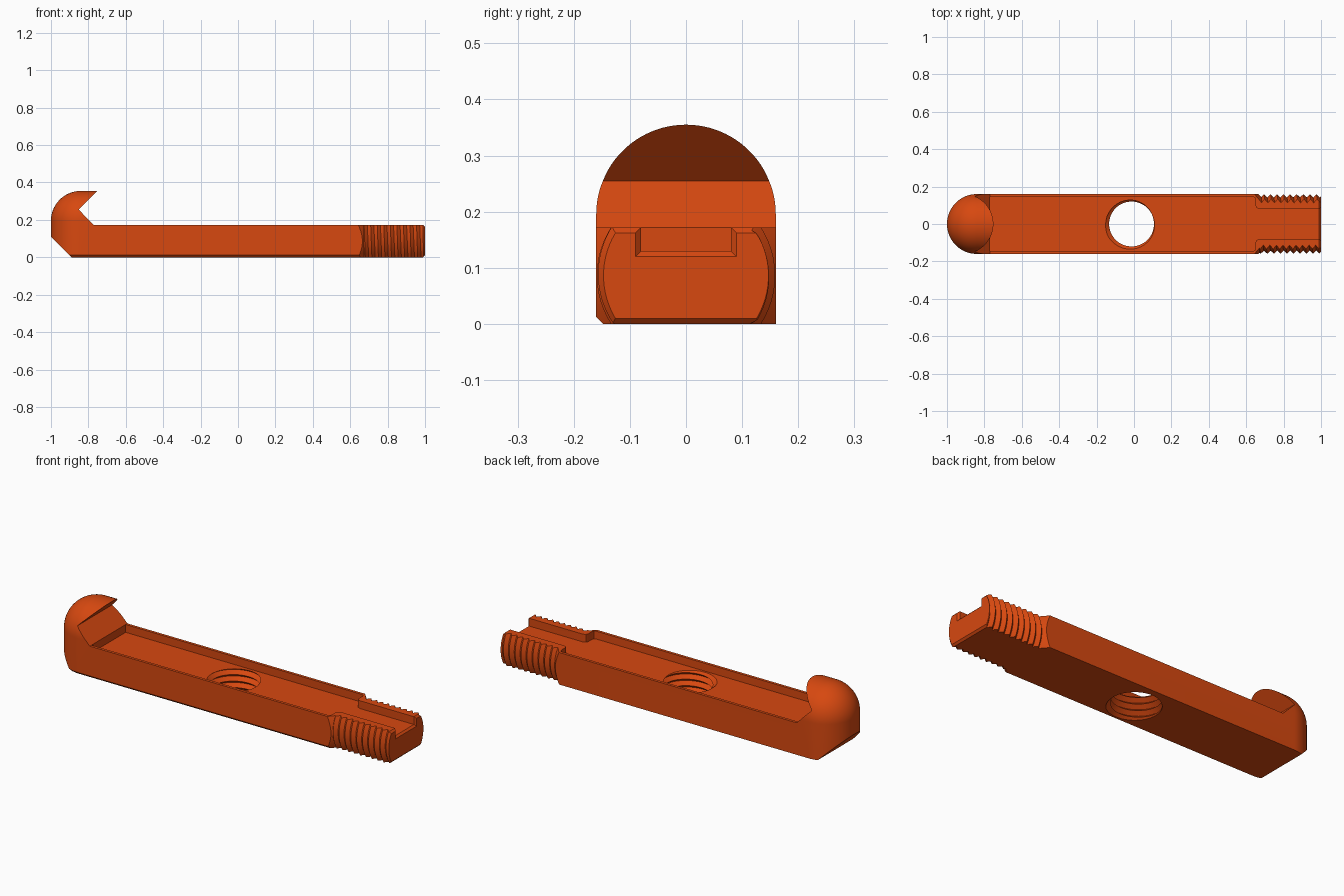
import bpy, bmesh
from math import sin, cos, pi, sqrt, radians

if "Cube" in bpy.data.objects:
    bpy.data.objects.remove(bpy.data.objects["Cube"])

orange = bpy.data.materials.new("burnt orange")
orange.use_nodes = True
colour = (0.68, 0.065, 0.005, 1)
orange.diffuse_color = colour
orange.node_tree.nodes["Principled BSDF"].inputs["Base Color"].default_value = colour

HALF, TOP, AXIS = 0.16, 0.172, 0.086


def finish(bm, name):
    bmesh.ops.recalc_face_normals(bm, faces=bm.faces)
    mesh = bpy.data.meshes.new(name)
    bm.to_mesh(mesh)
    bm.free()
    mesh.materials.append(orange)
    obj = bpy.data.objects.new(name, mesh)
    bpy.context.collection.objects.link(obj)
    return obj


def loft(name, sections):
    """Skin a list of equal-length point rings and cap both ends."""
    bm = bmesh.new()
    rings = [[bm.verts.new(p) for p in s] for s in sections]
    n = len(rings[0])
    for a, b in zip(rings, rings[1:]):
        for i in range(n):
            j = (i + 1) % n
            bm.faces.new((a[i], a[j], b[j], b[i]))
    bm.faces.new(rings[0])
    bm.faces.new(rings[-1])
    return finish(bm, name)


def combine(obj, tool, operation):
    mod = obj.modifiers.new(operation, 'BOOLEAN')
    mod.operation, mod.object, mod.solver = operation, tool, 'EXACT'
    bpy.context.view_layer.objects.active = obj
    bpy.ops.object.modifier_apply(modifier=mod.name)
    bpy.data.objects.remove(tool)


def rect(x, half, low, high):
    return [(x, -half, low), (x, half, low), (x, half, high), (x, -half, high)]


def cone(end, radius, length):
    """45 degree cone clip, narrowing to radius at x = end."""
    def ring(x, r):
        return [(x, r * cos(2 * pi * i / 96), AXIS + r * sin(2 * pi * i / 96))
                for i in range(96)]
    return loft("cone_clip", [ring(end - length, radius + length), ring(end, radius)])


def thread(name, crest, root, pitch, turns, place, seg=64):
    """Solid helical screw; place maps (along, u, v) to a position."""
    bm = bmesh.new()
    grid = {}

    def vert(k, j):
        if j == seg:
            k, j = k + 2, 0
        if (k, j) not in grid:
            r, a = (root if k % 2 else crest), 2 * pi * j / seg
            grid[k, j] = bm.verts.new(place(pitch * (k / 2 + j / seg), r * cos(a), r * sin(a)))
        return grid[k, j]

    rows = 2 * turns
    for k in range(rows):
        for j in range(seg):
            bm.faces.new((vert(k, j), vert(k, j + 1), vert(k + 1, j + 1), vert(k + 1, j)))
    # Close both ends with fans around the axis
    caps = [bm.verts.new(place(pitch * t, 0, 0)) for t in (0.5, turns + 0.5)]
    for e in [e for e in bm.edges if e.is_boundary]:
        mid = (e.verts[0].co + e.verts[1].co) / 2
        cap = min(caps, key=lambda c: (c.co - mid).length)
        bm.faces.new((e.verts[0], e.verts[1], cap))
    return finish(bm, name)


# Bar and domed hook: arches that grow along a quarter circle, then run straight
def arch(x, r):
    c = 0.012 * r / HALF
    dome = [(x, r * cos(pi * i / 48), 0.195 + r * sin(pi * i / 48)) for i in range(49)]
    return dome + [(x, -r, c), (x, -r + c, 0), (x, r, 0)]


centre = -1 + HALF
steps = [pi / 2 * i / 24 for i in range(1, 25)]
sections = [arch(-0.99999, 0.002)]
sections += [arch(centre - HALF * cos(t), HALF * sin(t)) for t in steps]
hook_bar = loft("hook_bar", sections + [arch(0.8, HALF)])

# Side outline: sloped heel, hook notch and flat top
outline = [(-1.1, 0.21), (-0.84, -0.05), (0.75, -0.05), (0.75, TOP),
           (-0.77, TOP), (-0.852, 0.255), (-0.697, 0.41), (-1.1, 0.41)]
side_clip = loft("side_clip", [[(x, y, z) for x, z in outline] for y in (-0.3, 0.3)])
combine(hook_bar, side_clip, 'INTERSECT')
combine(hook_bar, cone(0.685, 0.14, 2), 'INTERSECT')

# Threaded end with flat top and bottom and chamfered tip
stud = thread("threaded_end", 0.159, 0.142, 0.035, 14,
              lambda a, u, v: (0.59 + a, u, AXIS + v))
stud_clip = loft("stud_clip", [rect(0.662, 0.3, 0, TOP), rect(0.99, 0.3, 0, TOP),
                               rect(1, 0.3, 0.01, TOP - 0.01)])
combine(stud, stud_clip, 'INTERSECT')
combine(stud, cone(1, 0.147, 0.36), 'INTERSECT')
combine(hook_bar, stud, 'UNION')

# Long top recess, with softened corners where it meets the slot
FLOOR = 0.13
half_plan = [(-0.77, 0.145), (0.635, 0.145), (0.646, 0.141), (0.65, 0.13),
             (0.65, 0.098), (0.655, 0.086), (0.67, 0.08)]
plan = half_plan + [(x, -y) for x, y in reversed(half_plan)]
recess = loft("recess_cutter", [[(x, y, z) for x, y in plan] for z in (FLOOR, 0.25)])
combine(hook_bar, recess, 'DIFFERENCE')

# Narrow slot through the threaded end, flared at the tip
slot = loft("slot_cutter", [rect(0.6, 0.08, FLOOR, 0.25), rect(0.99, 0.08, FLOOR, 0.25),
                            rect(1.01, 0.1, FLOOR - 0.02, 0.25)])
combine(hook_bar, slot, 'DIFFERENCE')

# Threaded hole through the middle
hole = thread("hole_cutter", 0.142, 0.12, 0.035, 10,
              lambda a, u, v: (-0.013 + u, v, a - 0.1))
combine(hook_bar, hole, 'DIFFERENCE')

# Smooth the dome while keeping machined edges crisp
bpy.ops.object.select_all(action='DESELECT')
hook_bar.select_set(True)
bpy.context.view_layer.objects.active = hook_bar
bpy.ops.object.shade_smooth_by_angle(angle=radians(25))
